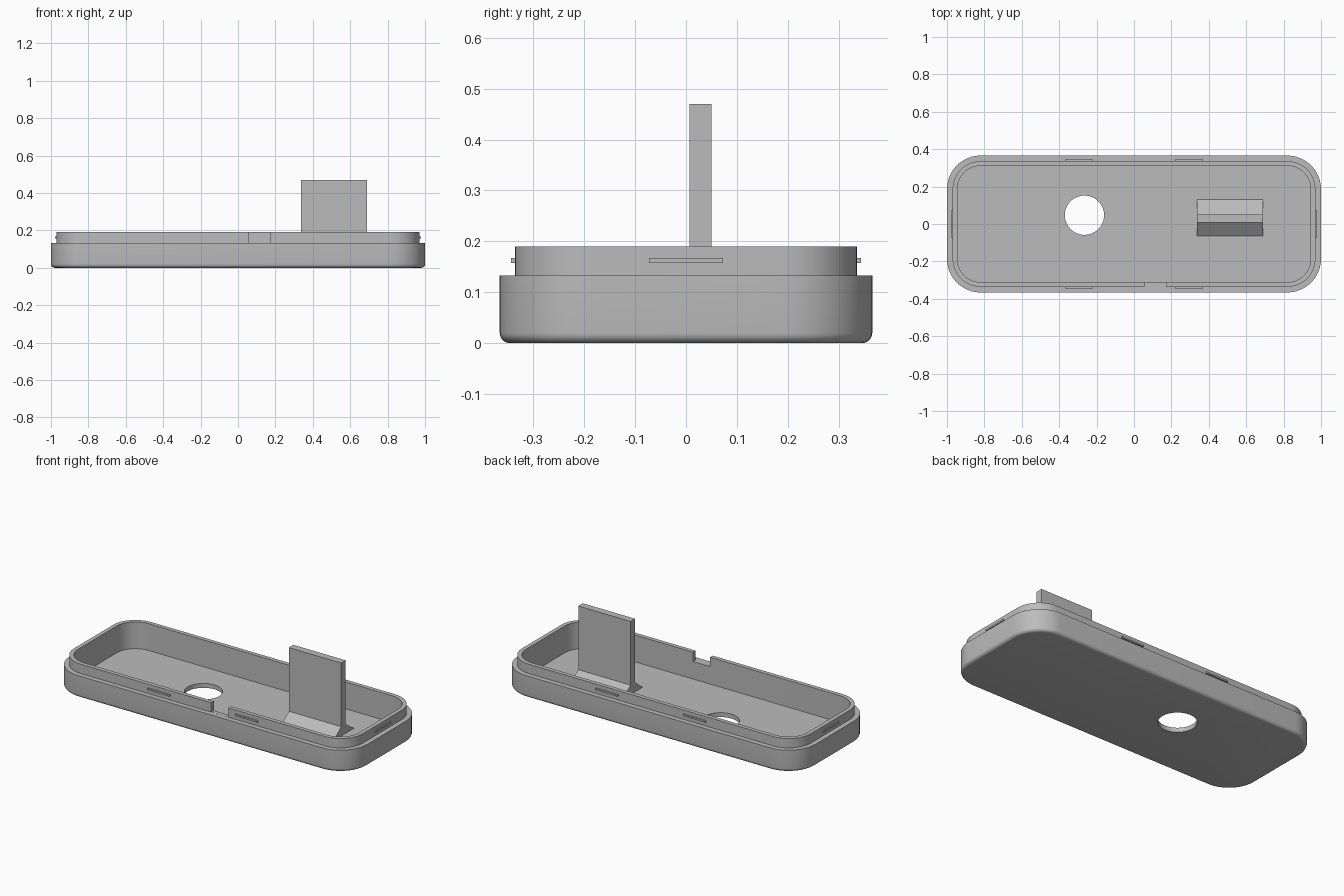
import bpy, bmesh
from math import sin, cos, pi, radians

cube = bpy.data.objects.get("Cube")
if cube:
    bpy.data.objects.remove(cube, do_unlink=True)

grey = bpy.data.materials.new("plain grey")
grey.use_nodes = True
colour = (0.5, 0.5, 0.5, 1)
grey.diffuse_color = colour
grey.node_tree.nodes["Principled BSDF"].inputs["Base Color"].default_value = colour

HALF_X, HALF_Y, CORNER = 1.0, 0.366, 0.18
SHOULDER, RIM, FLOOR = 0.133, 0.19, 0.027
LIP, INNER = 0.03, 0.055          # insets of lip and cavity from the outer wall
FILLET, STEPS = 0.02, 12


def make_object(name, bm):
    bmesh.ops.recalc_face_normals(bm, faces=bm.faces)
    mesh = bpy.data.meshes.new(name)
    bm.to_mesh(mesh)
    bm.free()
    mesh.materials.append(grey)
    obj = bpy.data.objects.new(name, mesh)
    bpy.context.collection.objects.link(obj)
    return obj


def box(name, x0, x1, y0, y1, z0, z1):
    bm = bmesh.new()
    bmesh.ops.create_cube(bm, size=1)
    for v in bm.verts:
        v.co = (x0 if v.co.x < 0 else x1, y0 if v.co.y < 0 else y1, z0 if v.co.z < 0 else z1)
    return make_object(name, bm)


def rounded_loop(bm, inset, z):
    """Ring of vertices around a rounded rectangle."""
    ring = []
    r = CORNER - inset
    for q, (sx, sy) in enumerate([(1, 1), (-1, 1), (-1, -1), (1, -1)]):
        for i in range(STEPS + 1):
            a = (q + i / STEPS) * pi / 2
            ring.append(bm.verts.new((sx * (HALF_X - CORNER) + r * cos(a),
                                      sy * (HALF_Y - CORNER) + r * sin(a), z)))
    return ring


# Tray: one wall profile carried around the rounded rectangle
profile = []
for i in range(7):
    a = i / 6 * pi / 2
    profile.append((FILLET * (1 - sin(a)), FILLET * (1 - cos(a))))
profile += [(0, SHOULDER), (LIP, SHOULDER), (LIP, RIM), (INNER, RIM), (INNER, FLOOR)]
bm = bmesh.new()
rings = [rounded_loop(bm, inset, z) for inset, z in profile]
for low, high in zip(rings, rings[1:]):
    for i in range(len(low)):
        j = (i + 1) % len(low)
        bm.faces.new((low[i], low[j], high[j], high[i]))
bm.faces.new(rings[0])
bm.faces.new(rings[-1])
tray = make_object("tray", bm)

# Round floor hole and front lip notch
bm = bmesh.new()
bmesh.ops.create_cone(bm, cap_ends=True, segments=64, radius1=0.105, radius2=0.105, depth=0.2)
bmesh.ops.translate(bm, verts=bm.verts, vec=(-0.265, 0.047, 0))
hole = make_object("hole_cutter", bm)
notch = box("notch_cutter", 0.055, 0.17, -0.35, -0.29, SHOULDER + 0.0005, 0.25)
bpy.context.view_layer.objects.active = tray
for cutter in (hole, notch):
    cutter.hide_render = True
    mod = tray.modifiers.new("cut", 'BOOLEAN')
    mod.operation, mod.solver, mod.object = 'DIFFERENCE', 'EXACT', cutter
    bpy.ops.object.modifier_apply(modifier=mod.name)
    bpy.data.objects.remove(cutter, do_unlink=True)
bpy.ops.object.select_all(action='DESELECT')
tray.select_set(True)
bpy.ops.object.shade_smooth_by_angle(angle=radians(30))

# Upright plate with a sloped foot on both sides
section = [(-0.065, FLOOR), (0.007, 0.083), (0.007, 0.47),
           (0.05, 0.47), (0.05, 0.083), (0.13, FLOOR)]
bm = bmesh.new()
face = bm.faces.new([bm.verts.new((0.337, y, z)) for y, z in section])
side = bmesh.ops.extrude_face_region(bm, geom=[face])
bmesh.ops.translate(bm, vec=(0.352, 0, 0),
                    verts=[g for g in side["geom"] if isinstance(g, bmesh.types.BMVert)])
make_object("upright_plate", bm)

# Snap ridges around the lip
RIDGE_Z, OUT = (0.157, 0.167), 0.008
for s, end in ((-1, "right"), (1, "left")):
    x = s * (HALF_X - LIP)
    box(f"{end}_ridge", *sorted((x - s * 0.01, x + s * OUT)), -0.073, 0.073, *RIDGE_Z)
    for t, part in ((-1, "front"), (1, "back")):
        y = t * (HALF_Y - LIP)
        box(f"{part}_{end}_ridge", s * 0.295 - 0.075, s * 0.295 + 0.075,
            *sorted((y - t * 0.01, y + t * OUT)), *RIDGE_Z)
